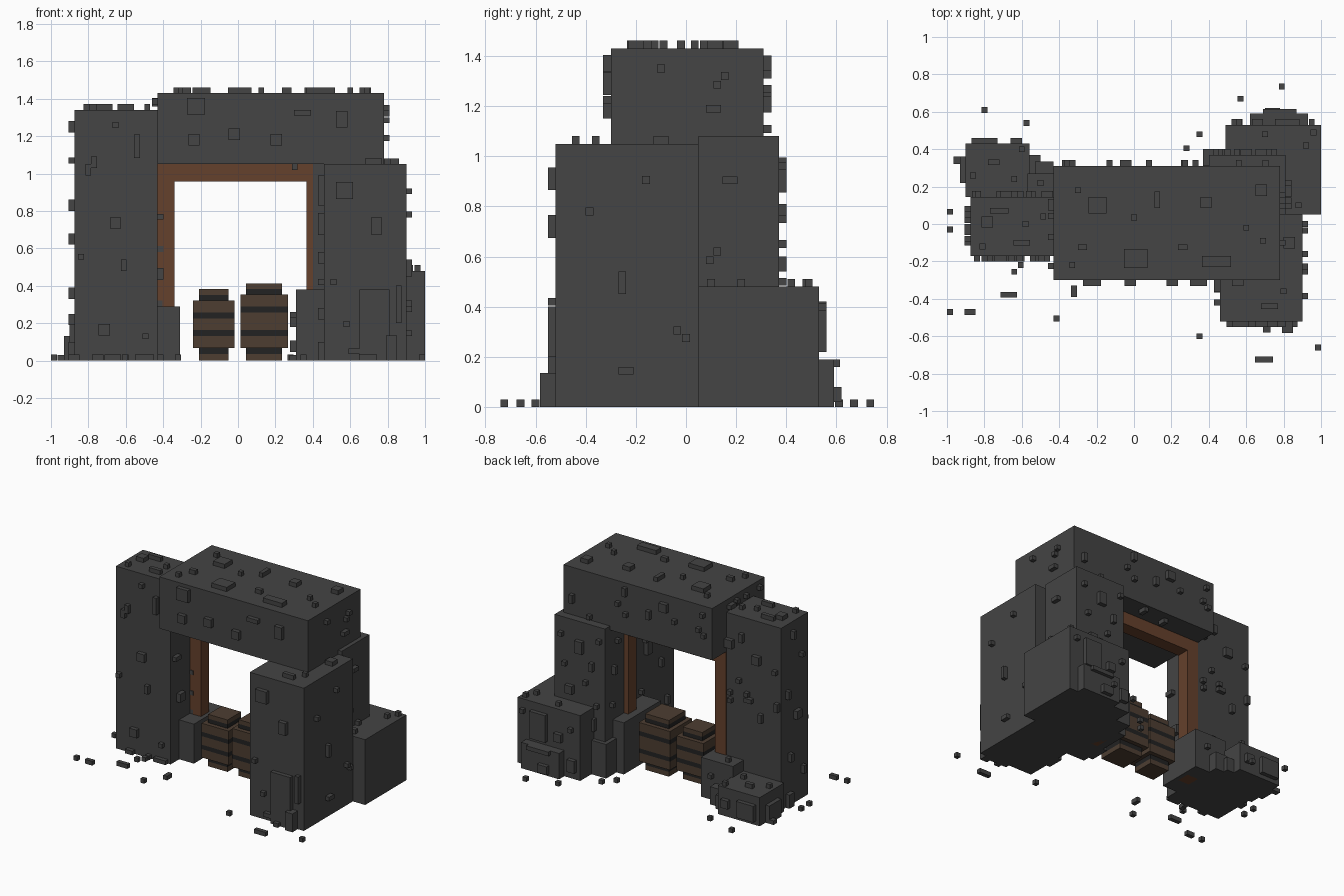
import bpy, bmesh, random
from mathutils import Vector

random.seed(7)
cube = bpy.data.objects.get("Cube")
if cube:
    bpy.data.objects.remove(cube, do_unlink=True)

V = 0.031  # block unit


def material(name, rgb):
    m = bpy.data.materials.new(name)
    m.diffuse_color = (*rgb, 1)
    m.use_nodes = True
    b = m.node_tree.nodes["Principled BSDF"]
    b.inputs["Base Color"].default_value = (*rgb, 1)
    b.inputs["Roughness"].default_value = 0.9
    return m


STONE = material("dark stone", (0.058, 0.058, 0.058))
BEAM = material("beam wood", (0.13, 0.052, 0.025))
BARREL = material("barrel wood", (0.075, 0.048, 0.031))
IRON = material("black iron", (0.016, 0.016, 0.016))


def build(name, boxes, mats):
    """One object from boxes given as (x0, x1, y0, y1, z0, z1[, material index])."""
    bm = bmesh.new()
    for b in boxes:
        lo, hi = Vector(b[0:6:2]), Vector(b[1:6:2])
        vs = bmesh.ops.create_cube(bm, size=1)["verts"]
        for v in vs:
            v.co = [(lo[i] + hi[i]) / 2 + v.co[i] * (hi[i] - lo[i]) for i in range(3)]
        for f in {f for v in vs for f in v.link_faces}:
            f.material_index = b[6] if len(b) > 6 else 0
    me = bpy.data.meshes.new(name)
    bm.to_mesh(me)
    bm.free()
    for m in mats:
        me.materials.append(m)
    ob = bpy.data.objects.new(name, me)
    bpy.context.collection.objects.link(ob)
    return ob


def bump(box, face, a, b, w=V, h=V, depth=V):
    """Small raised stone on a face such as '+x', centred at a, b on the other two axes."""
    axis = "xyz".index(face[1])
    s = box[axis * 2 + (face[0] == "+")]
    d = 1 if face[0] == "+" else -1
    span = sorted((s - 0.01 * d, s + depth * d))
    rest = [(a - w / 2, a + w / 2), (b - h / 2, b + h / 2)]
    rest.insert(axis, span)
    return tuple(c for pair in rest for c in pair)


def scatter(box, face, n, low=0.0):
    """Seeded random raised stones over a face; low skips the bottom of it."""
    axis = "xyz".index(face[1])
    spans = [box[i * 2:i * 2 + 2] for i in range(3) if i != axis]
    out = []
    for _ in range(n):
        w, h = random.choice([(V, V), (V, V), (V, 2 * V), (2 * V, V), (2 * V, 2 * V)])
        a = random.uniform(spans[0][0] + w / 2, spans[0][1] - w / 2)
        b = random.uniform(max(spans[1][0], low) + h / 2, spans[1][1] - h / 2)
        out.append(bump(box, face, a, b, w, h))
    return out


def stone(name, box, placed=None, loose=None, extra=()):
    boxes = [box, *extra]
    for face, items in (placed or {}).items():
        boxes += [bump(box, face, *i) for i in items]
    for face, (n, low) in (loose or {}).items():
        boxes += scatter(box, face, n, low)
    return build(name, boxes, [STONE])


# Lintel across the top
stone("lintel", (-0.43, 0.78, -0.30, 0.31, 1.05, 1.43), {
    "-y": [(-0.225, 1.36, 0.095, 0.09), (-0.235, 1.18, 0.06, 0.06), (-0.02, 1.21, 0.06, 0.06),
           (0.205, 1.18, 0.06, 0.06), (0.345, 1.325, 0.09, 0.03), (0.555, 1.29, 0.06, 0.09)],
    "+x": [(-0.1, 1.35), (0.155, 1.32), (0.125, 1.285), (0.11, 1.19, 0.06, 0.03)],
    "+z": [(-0.195, 0.1, 0.095, 0.09), (-0.3, 0.18), (0, 0.035), (0.125, 0.13, 0.03, 0.09),
           (0.385, 0.115, 0.06, 0.06), (0.01, -0.185, 0.125, 0.1), (0.44, -0.2, 0.155, 0.06),
           (-0.275, -0.125, 0.05, 0.03), (0.26, -0.125, 0.05, 0.03), (0.68, 0.18, 0.06, 0.06),
           (0.6, -0.02), (0.69, -0.09), (-0.33, -0.22)],
}, {"+y": (11, 0), "-x": (4, 1.33), "-z": (5, 0)})

# Tall pillar on the right side of the model
stone("right_pillar", (-0.875, -0.43, -0.17, 0.145, 0, 1.34), {
    "-y": [(-0.655, 1.26), (-0.54, 1.145, 0.03, 0.125), (-0.77, 1.06, 0.03, 0.06),
           (-0.8, 1.02, 0.03, 0.06), (-0.655, 0.735, 0.06, 0.06), (-0.61, 0.51, 0.03, 0.06),
           (-0.715, 0.165, 0.06, 0.06), (-0.495, 0.13), (-0.84, 0.555), (-0.6, 0.016),
           (-0.75, 0.016, 0.06, 0.03), (-0.5, 0.016, 0.1, 0.03)],
    "-x": [(0.02, 1.25, 0.03, 0.06), (-0.08, 1.07), (0.08, 0.83, 0.03, 0.06), (-0.03, 0.65, 0.06, 0.06),
           (0.05, 0.36, 0.03, 0.06), (-0.1, 0.22, 0.03, 0.06), (0.06, 0.05, 0.06, 0.1)],
    "+z": [(-0.785, 0.01, 0.06, 0.06), (-0.72, 0.07, 0.1, 0.03), (-0.81, -0.12),
           (-0.6, -0.1, 0.09, 0.03), (-0.58, 0), (-0.485, 0.04)],
}, {"+y": (11, 0.25), "+x": (7, 0.3)})

# Front pillar on the left side, with stepped slabs at its foot
stone("left_front_pillar", (0.46, 0.90, -0.52, 0.05, 0, 1.05), {
    "-y": [(0.57, 0.91, 0.09, 0.09), (0.74, 0.72, 0.06, 0.09), (0.58, 0.195), (0.51, 0.42),
           (0.73, 0.19, 0.16, 0.38), (0.62, 0.05, 0.06, 0.03), (0.86, 0.3, 0.03, 0.2)],
    "+x": [(-0.16, 0.905), (-0.385, 0.78), (-0.255, 0.495, 0.03, 0.09), (-0.035, 0.305),
           (0.0, 0.275), (-0.24, 0.145, 0.06, 0.03)],
    "+z": [(0.725, -0.44, 0.09, 0.03), (0.8, -0.36), (0.83, -0.1, 0.06, 0.06)],
    "-x": [(-0.33, 0.91, 0.06, 0.16), (-0.2, 0.73, 0.06, 0.12), (-0.35, 0.55, 0.03, 0.06),
           (-0.12, 0.42), (-0.42, 0.25, 0.03, 0.06), (-0.3, 0.05, 0.12, 0.1)],
}, None, [(0.79, 0.85, -0.582, -0.52, 0, 0.135), (0.69, 0.73, -0.58, -0.52, 0, 0.03)])

# Rear pillar on the left side
stone("left_rear_pillar", (0.40, 0.81, 0.05, 0.37, 0, 1.08), {
    "+x": [(0.175, 0.905, 0.06, 0.03), (0.125, 0.62), (0.095, 0.585), (0.22, 0.495)],
    "+y": [(0.6, 0.9, 0.06, 0.09), (0.72, 0.75), (0.5, 0.78, 0.03, 0.06), (0.55, 0.65),
           (0.68, 0.57, 0.06, 0.06), (0.46, 0.5), (0.75, 0.96), (0.44, 0.98), (0.5, 0.36, 0.06, 0.09)],
    "-x": [(0.28, 0.75, 0.03, 0.06), (0.24, 0.95), (0.3, 0.5)],
})

# Broad low block at the left rear, with slabs against its back
stone("left_rear_block", (0.49, 1.0, 0.05, 0.53, 0, 0.48), {
    "+z": [(0.92, 0.42), (0.96, 0.49), (0.7, 0.48), (0.88, 0.1)],
    "+y": [(0.82, 0.32, 0.13, 0.2), (0.56, 0.36), (0.66, 0.28, 0.06, 0.06), (0.95, 0.4), (0.55, 0.1, 0.06, 0.09)],
}, None, [(0.62, 0.93, 0.5, 0.59, 0, 0.19), (0.69, 0.87, 0.5, 0.615, 0.16, 0.19),
          (0.7, 0.78, 0.5, 0.62, 0.02, 0.08)])

# Low stones beside the pillars
stone("left_inner_block", (0.31, 0.46, -0.15, 0.28, 0, 0.38), None, {"-x": (4, 0)},
      [(0.37, 0.5, 0.05, 0.40, 0, 0.25), (0.275, 0.31, -0.1, 0.05, 0, 0.03)])
stone("right_inner_block", (-0.57, -0.31, -0.07, 0.27, 0, 0.29), {
    "+z": [(-0.42, 0.1, 0.03, 0.09), (-0.5, 0.22)], "+y": [(-0.4, 0.18), (-0.48, 0.1, 0.06, 0.06)]},
      None, [(-0.53, -0.43, 0.2, 0.335, 0, 0.13)])
stone("right_rear_block", (-0.90, -0.56, 0.145, 0.43, 0, 0.21), {
    "+z": [(-0.75, 0.33, 0.06, 0.03), (-0.86, 0.26), (-0.64, 0.24), (-0.6, 0.4)],
    "-x": [(0.29, 0.065, 0.14, 0.13)],
    "+y": [(-0.8, 0.09, 0.14, 0.12), (-0.63, 0.1, 0.06, 0.06)],
}, None, [(-0.56, -0.5, 0.2, 0.37, 0, 0.1), (-0.965, -0.9, 0.32, 0.36, 0, 0.03)])

# Wooden door frame
FY = (0.055, 0.15)
build("frame_right_post", [(-0.43, -0.34, *FY, 0, 0.96)], [BEAM])
build("frame_left_post", [(0.365, 0.46, *FY, 0, 0.96)], [BEAM])
build("frame_top_beam", [(-0.43, 0.46, *FY, 0.958, 1.051)], [BEAM])


# Barrels: stacked square layers (inset, bottom, top, material)
def barrel(name, cx, cy, half, top, layers):
    boxes = []
    for inset, z0, z1, m in layers:
        r = half - inset
        boxes.append((cx - r, cx + r, cy - r, cy + r, z0, z1, m))
    return build(name, boxes, [BARREL, IRON])


FOOT = [(V, 0, 0.035, 0), (V, 0.035, 0.068, 1), (0, 0.068, 0.13, 0), (0, 0.13, 0.162, 1)]
barrel("large_barrel", 0.14, 0.04, 0.127, 0.41, FOOT + [
    (0, 0.162, 0.257, 0), (0, 0.257, 0.29, 1), (0, 0.29, 0.352, 0), (V, 0.352, 0.382, 1), (V, 0.382, 0.413, 0)])
barrel("small_barrel", -0.13, 0.03, 0.11, 0.38, FOOT + [
    (0, 0.162, 0.225, 0), (0, 0.225, 0.257, 1), (0, 0.257, 0.32, 0), (V, 0.32, 0.35, 1), (V, 0.35, 0.382, 0)])

# Loose pebbles on the ground: x, y, width, depth
PEBBLES = [(-0.8, 0.61), (-0.575, 0.54), (-0.984, 0.065), (-0.984, -0.03), (-0.984, -0.47),
           (-0.877, -0.47, 0.06, V), (-0.67, -0.378, 0.09, V), (-0.64, -0.255), (-0.605, -0.22),
           (-0.32, -0.36, V, 0.06), (-0.415, -0.505), (0.35, -0.6), (0.695, -0.725, 0.095, V),
           (0.984, -0.66), (0.57, 0.67), (0.79, 0.735), (0.35, 0.48), (0.28, 0.405)]
for i, (x, y, *wd) in enumerate(PEBBLES):
    w, d = wd or (V, V)
    build(f"pebble_{i + 1}", [(x - w / 2, x + w / 2, y - d / 2, y + d / 2, 0, V)], [STONE])
